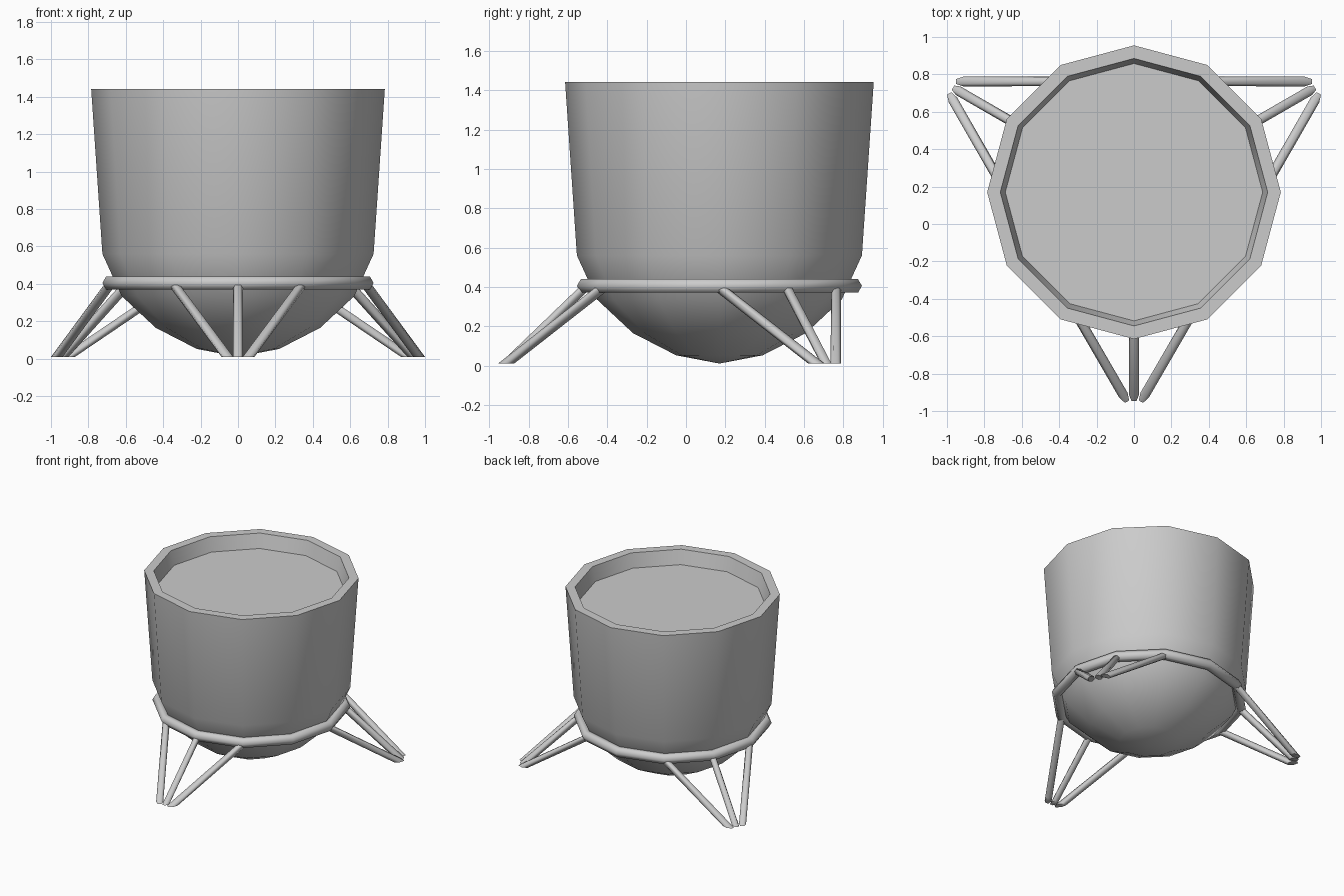
import bpy, bmesh, math
from mathutils import Vector, Matrix

if "Cube" in bpy.data.objects:
    bpy.data.objects.remove(bpy.data.objects["Cube"])

CENTER = Vector((0, 0.17, 0))
SIDES = 12
RING_R, RING_Z = 0.685, 0.405
FOOT_Z = 0.01


def finish(bm, name, angle):
    bmesh.ops.recalc_face_normals(bm, faces=bm.faces)
    mesh = bpy.data.meshes.new(name)
    bm.to_mesh(mesh)
    bm.free()
    obj = bpy.data.objects.new(name, mesh)
    bpy.context.collection.objects.link(obj)
    bpy.ops.object.select_all(action='DESELECT')
    obj.select_set(True)
    bpy.context.view_layer.objects.active = obj
    bpy.ops.object.shade_smooth_by_angle(angle=math.radians(angle))
    return obj


def lathe(name, profile, angle, closed=False):
    """Revolve (radius, z) points around the vessel axis."""
    bm = bmesh.new()
    verts = [bm.verts.new(CENTER + Vector((r, 0, z))) for r, z in profile]
    pairs = list(zip(verts, verts[1:]))
    if closed:
        pairs.append((verts[-1], verts[0]))
    edges = [bm.edges.new(p) for p in pairs]
    bmesh.ops.spin(bm, geom=verts + edges, cent=CENTER, axis=(0, 0, 1),
                   angle=math.tau, steps=SIDES, use_duplicate=False)
    bmesh.ops.remove_doubles(bm, verts=bm.verts, dist=0.0005)
    return finish(bm, name, angle)


def strut(bm, a, b, radius, turn):
    """Hexagonal bar from a to b with ends cut level with the ground."""
    d = (b - a).normalized()
    side = d.cross(Vector((0, 0, 1))).normalized()
    up = side.cross(d)
    rings = []
    for p in (a, b):
        ring = []
        for i in range(6):
            t = math.tau * i / 6
            o = (side * math.cos(t) + up * math.sin(t)) * radius
            o -= d * (o.z / d.z)
            ring.append(bm.verts.new(turn @ (p + o)))
        rings.append(ring)
    lo, hi = rings
    for i in range(6):
        j = (i + 1) % 6
        bm.faces.new((lo[i], lo[j], hi[j], hi[i]))
    bm.faces.new(lo)
    bm.faces.new(hi)


# Vessel with domed bottom and recessed top
lathe("vessel", [(0, 0.01), (0.22, 0.052), (0.44, 0.165), (0.622, 0.335),
                 (0.725, 0.56), (0.785, 1.442), (0.715, 1.442),
                 (0.688, 1.33), (0, 1.33)], 40)

# Support ring
hexagon = [(RING_R + 0.04 * math.cos(k * math.tau / 6),
            RING_Z + 0.04 * math.sin(k * math.tau / 6)) for k in range(6)]
lathe("support_ring", hexagon, 65, closed=True)

# Three tripod legs, each with three struts fanning up to the ring corners
for leg, name in enumerate(("front_leg", "right_leg", "left_leg")):
    turn = (Matrix.Translation(CENTER)
            @ Matrix.Rotation(leg * math.tau / 3, 4, 'Z'))
    bm = bmesh.new()
    for s in (-1, 0, 1):
        a = s * math.tau / SIDES
        foot = Vector((s * 0.057, -1.085, FOOT_Z))
        top = Vector((RING_R * math.sin(a), -RING_R * math.cos(a), RING_Z - 0.01))
        strut(bm, foot, top, 0.026, turn)
    finish(bm, name, 65)
